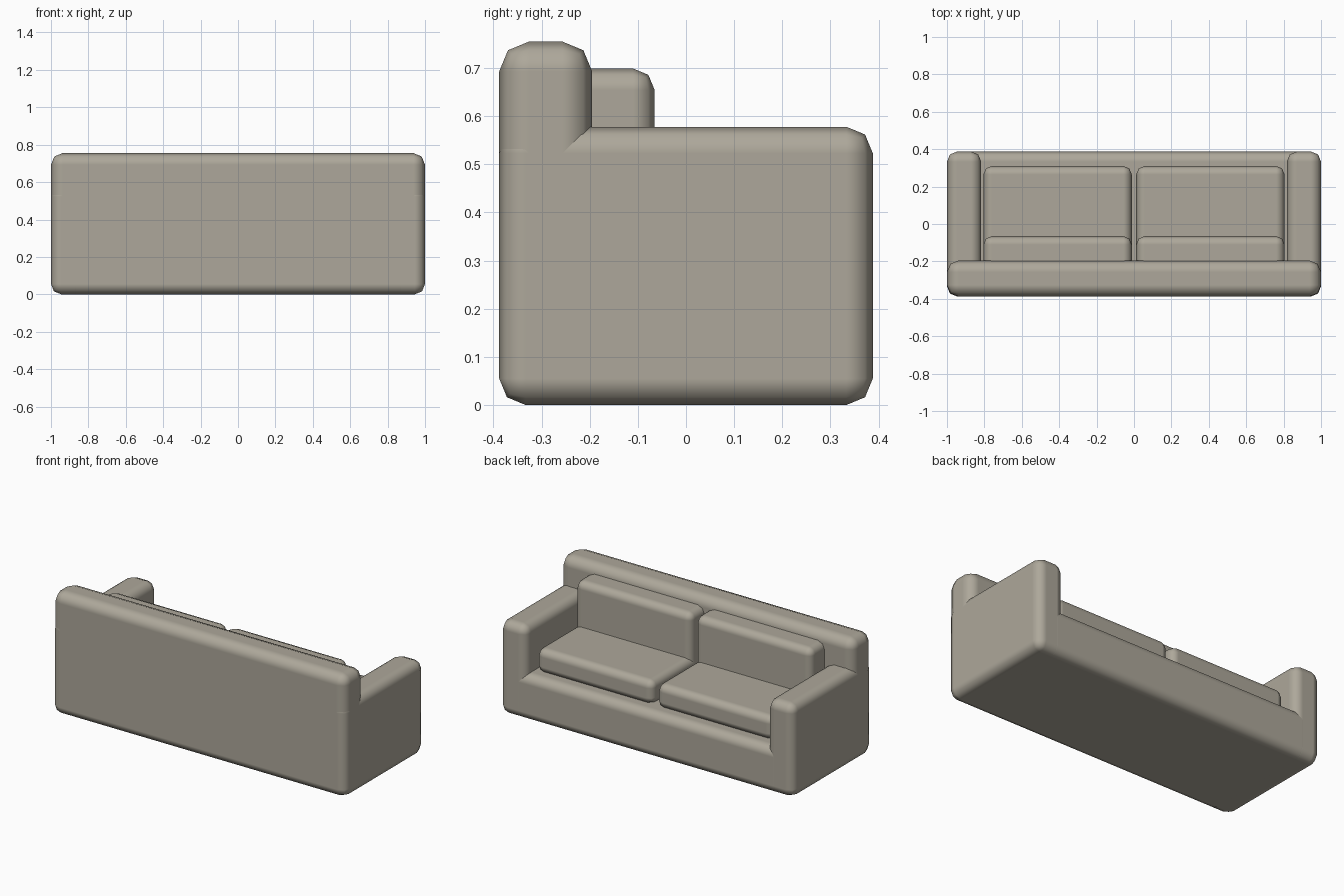
import bpy, bmesh

if "Cube" in bpy.data.objects:
    bpy.data.objects.remove(bpy.data.objects["Cube"])

fabric = bpy.data.materials.new("beige_fabric")
fabric.diffuse_color = (0.42, 0.39, 0.325, 1)
fabric.use_nodes = True
fabric.node_tree.nodes["Principled BSDF"].inputs["Base Color"].default_value = fabric.diffuse_color


def soft_box(name, x, y, z, radius):
    """Rounded box between the given (min, max) ranges."""
    bm = bmesh.new()
    bmesh.ops.create_cube(bm, size=1)
    for v in bm.verts:
        v.co = [r[0] if c < 0 else r[1] for c, r in zip(v.co, (x, y, z))]
    for f in bm.faces:
        f.smooth = True
    mesh = bpy.data.meshes.new(name)
    bm.to_mesh(mesh)
    bm.free()
    mesh.materials.append(fabric)
    ob = bpy.data.objects.new(name, mesh)
    bpy.context.collection.objects.link(ob)
    bev = ob.modifiers.new("round", "BEVEL")
    bev.width = radius
    bev.segments = 2
    bev.limit_method = 'NONE'
    bev.harden_normals = True
    return ob


D = 0.388  # half depth

# Frame
soft_box("base", (-0.92, 0.92), (-D, D), (0, 0.285), 0.055)
soft_box("backrest", (-1, 1), (-D, -0.195), (0, 0.755), 0.062)

# Arms and cushions, one set per side
for side, s in (("left", -1), ("right", 1)):
    def span(a, b):
        return tuple(sorted((s * a, s * b)))
    soft_box(side + "_arm", span(0.817, 1), (-D, D), (0, 0.578), 0.055)
    soft_box(side + "_seat_cushion", span(0.012, 0.805), (-0.25, 0.31), (0.275, 0.425), 0.045)
    soft_box(side + "_back_cushion", span(0.012, 0.805), (-0.27, -0.065), (0.35, 0.699), 0.045)
